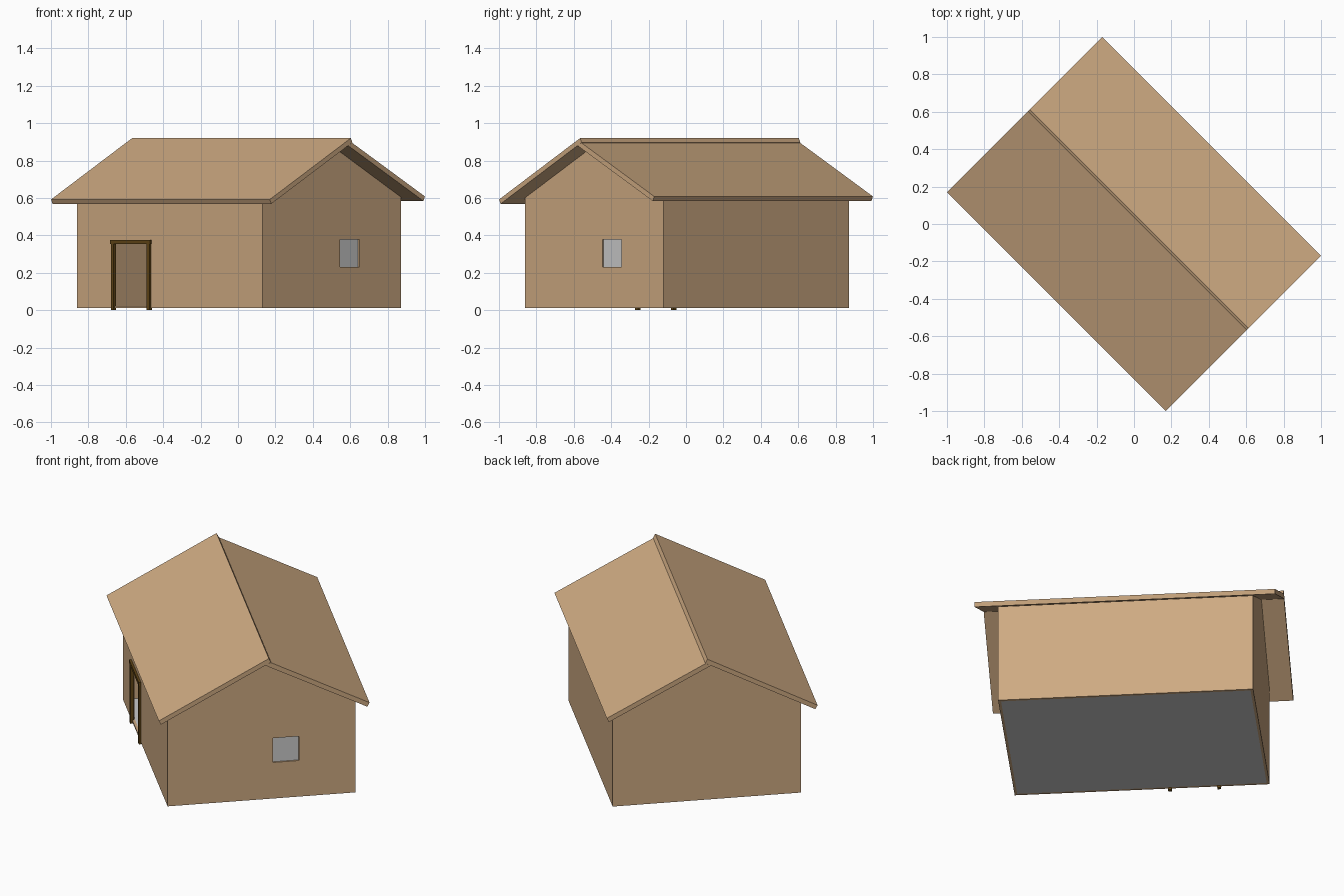
import bpy, bmesh, math

if "Cube" in bpy.data.objects:
    bpy.data.objects.remove(bpy.data.objects["Cube"])

# The house is built along local x (ridge) and turned 45 degrees at the end
def material(name, color):
    m = bpy.data.materials.new(name)
    m.diffuse_color = (*color, 1)
    m.use_nodes = True
    m.node_tree.nodes["Principled BSDF"].inputs["Base Color"].default_value = m.diffuse_color
    return m

TAN = material("tan", (0.62, 0.405, 0.225))
WOOD = material("dark_wood", (0.12, 0.06, 0.008))

def prism(name, profile, half_length, mat=None, x=0):
    """Extrude a (y, z) profile along x."""
    bm = bmesh.new()
    face = bm.faces.new([bm.verts.new((x - half_length, y, z)) for y, z in profile])
    ext = bmesh.ops.extrude_face_region(bm, geom=[face])
    verts = [g for g in ext["geom"] if isinstance(g, bmesh.types.BMVert)]
    bmesh.ops.translate(bm, verts=verts, vec=(2 * half_length, 0, 0))
    bmesh.ops.recalc_face_normals(bm, faces=bm.faces)
    me = bpy.data.meshes.new(name)
    bm.to_mesh(me)
    bm.free()
    ob = bpy.data.objects.new(name, me)
    bpy.context.collection.objects.link(ob)
    if mat:
        me.materials.append(mat)
    return ob

def box(name, x0, x1, y0, y1, z0, z1, mat=None):
    return prism(name, [(y0, z0), (y1, z0), (y1, z1), (y0, z1)],
                 (x1 - x0) / 2, mat, (x0 + x1) / 2)

def cut(target, cutter):
    mod = target.modifiers.new("cut", "BOOLEAN")
    mod.operation = "DIFFERENCE"
    mod.solver = "EXACT"
    mod.object = cutter
    bpy.context.view_layer.objects.active = target
    bpy.ops.object.modifier_apply(modifier=mod.name)
    bpy.data.objects.remove(cutter)

L, W0, W1, T = 0.702, -0.516, 0.532, 0.015   # wall extents and thickness
BASE = 0.012
D0, D1 = -0.424, -0.153                      # door posts along the long wall

# Gabled walls, hollow, with a door opening and a window opening
walls = prism("walls", [(W0, BASE), (W1, BASE), (W1, 0.604), (0.006, 0.880), (W0, 0.601)], L, TAN)
cut(walls, box("room_cutter", -L + T, L - T, W0 + T, W1 - T, -0.1, 1.2))
cut(walls, box("door_cutter", D0, D1, W0 - 0.05, W0 + 0.05, 0.022, 0.36))
cut(walls, box("window_cutter", L - 0.05, L + 0.05, 0.07, 0.216, 0.23, 0.377))

# Floor and window pane
box("floor", -L + T, L - T, W0 + T, W1 - T, BASE, 0.022)
box("window_pane", L - 0.014, L - 0.009, 0.07, 0.216, 0.23, 0.377)

# Roof slabs: the front one runs past the ridge and covers the rear one
prism("front_roof", [(-0.587, 0.592), (-0.575, 0.569), (0.038, 0.897), (0.026, 0.920)], 0.827, TAN)
prism("rear_roof", [(0.587, 0.608), (0.575, 0.584), (0.006, 0.880), (0.036, 0.895)], 0.827, TAN)

# Door frame: two posts and a lintel
for name, x in (("left_door_post", D0), ("right_door_post", D1)):
    box(name, x - 0.01, x + 0.01, W0 - 0.011, W0 + 0.009, 0, 0.36, WOOD)
box("door_lintel", D0 - 0.016, D1 + 0.016, W0 - 0.013, W0 + 0.011, 0.355, 0.376, WOOD)

# Turn the whole house
for ob in bpy.context.collection.objects:
    ob.rotation_euler.z = math.radians(-45)
